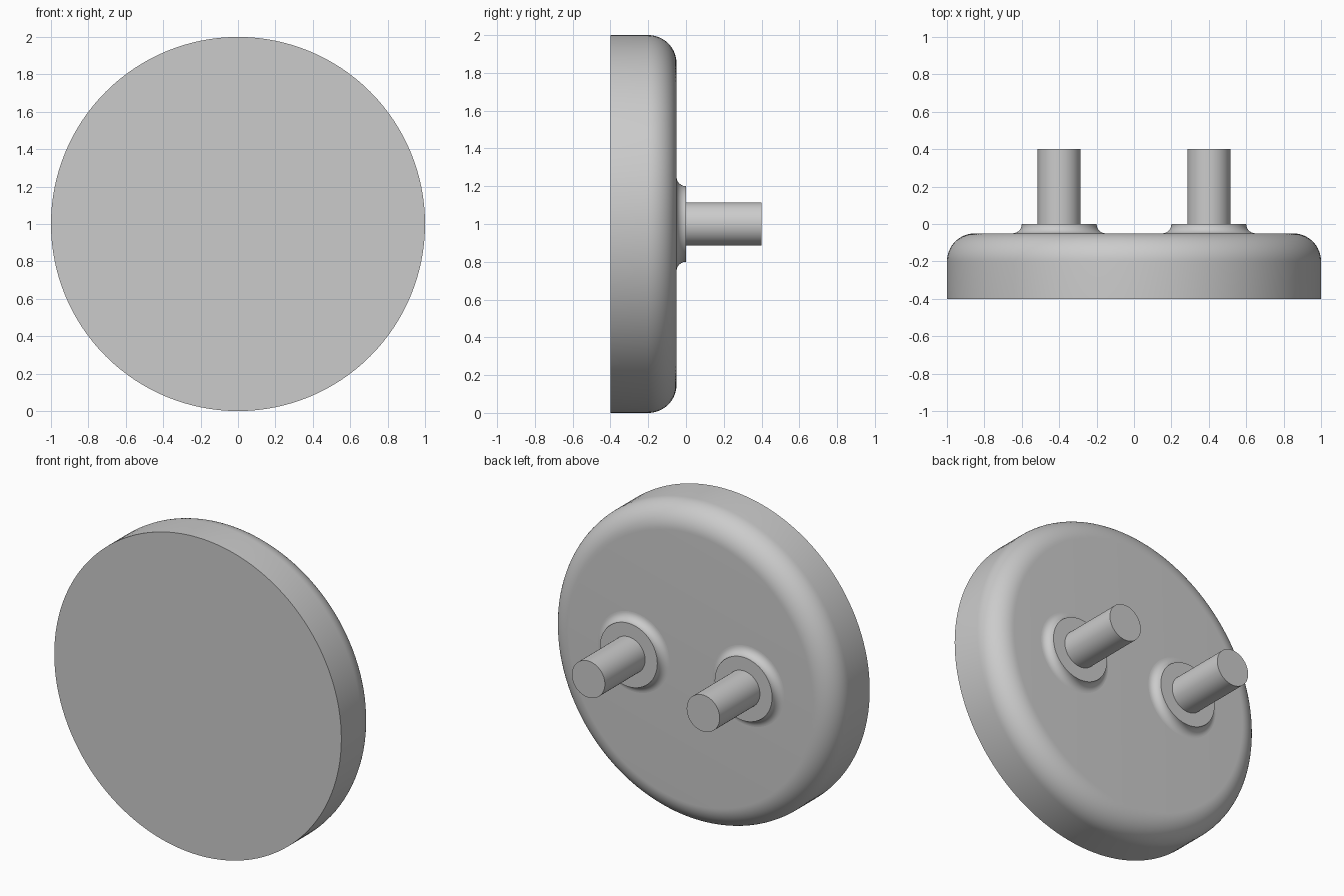
import bpy
import math
from mathutils import Matrix

if "Cube" in bpy.data.objects:
    bpy.data.objects.remove(bpy.data.objects["Cube"])

CENTRE_Z = 1.0

grey = bpy.data.materials.new("plain grey")
grey.use_nodes = True
grey.diffuse_color = (0.6, 0.6, 0.6, 1)
grey.node_tree.nodes["Principled BSDF"].inputs["Base Color"].default_value = (0.6, 0.6, 0.6, 1)


def arc(r, y, radius, start, end, steps):
    """Points (radius, y) along a circular fillet."""
    angles = [math.radians(start + (end - start) * i / steps) for i in range(steps + 1)]
    return [(r + radius * math.cos(a), y + radius * math.sin(a)) for a in angles]


def lathe(name, profile, x, sides):
    """Turn a front-to-back profile around the y axis, closing both ends."""
    verts, faces = [], []
    for r, y in profile:
        for i in range(sides):
            a = math.tau * i / sides
            verts.append((r * math.cos(a), y, r * math.sin(a)))
    for k in range(len(profile) - 1):
        for i in range(sides):
            j = (i + 1) % sides
            a, b = k * sides, (k + 1) * sides
            faces.append((a + i, b + i, b + j, a + j))
    last = (len(profile) - 1) * sides
    faces.append(tuple(range(sides)))
    faces.append(tuple(last + i for i in reversed(range(sides))))
    mesh = bpy.data.meshes.new(name)
    mesh.from_pydata(verts, [], faces)
    mesh.materials.append(grey)
    obj = bpy.data.objects.new(name, mesh)
    obj.matrix_world = Matrix.Translation((x, 0, CENTRE_Z))
    bpy.context.collection.objects.link(obj)
    bpy.ops.object.select_all(action="DESELECT")
    obj.select_set(True)
    bpy.context.view_layer.objects.active = obj
    bpy.ops.object.shade_smooth_by_angle(angle=math.radians(35))
    return obj


# Round body with a flat front and a rounded back rim
lathe("round_body", [(1.0, -0.4)] + arc(0.85, -0.2, 0.15, 0, 90, 16), 0, 128)

# Flared collars and pins on the back
for side, x in (("left", 0.4), ("right", -0.4)):
    flare = arc(0.25, 0.0, 0.05, 270, 180, 10)
    lathe(side + "_collar", [(0.25, -0.07)] + flare, x, 64)
    lathe(side + "_pin", [(0.115, -0.05), (0.115, 0.4)], x, 64)
